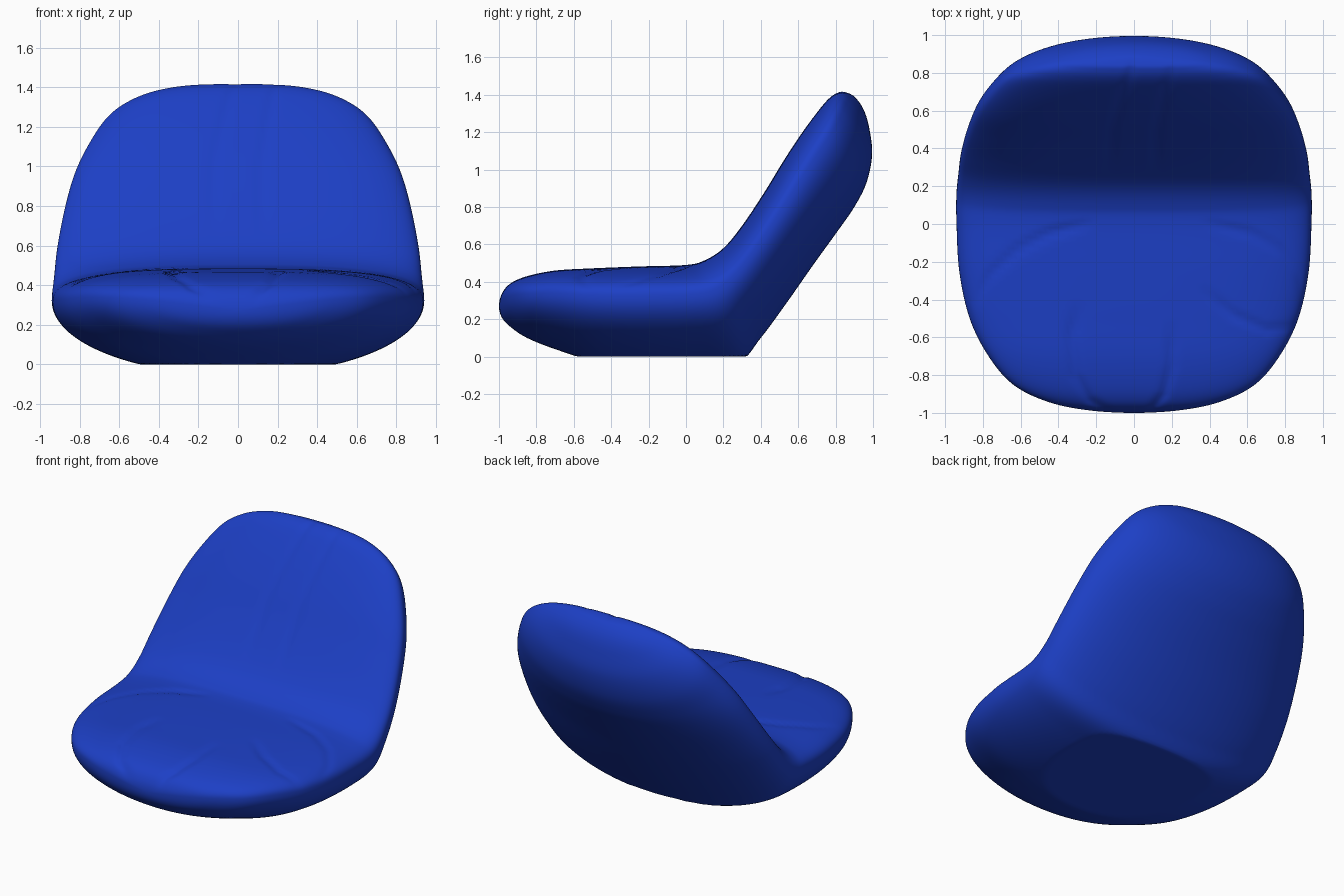
import bpy, bmesh, math
from mathutils import Vector

if "Cube" in bpy.data.objects:
    bpy.data.objects.remove(bpy.data.objects["Cube"])

# Stations along the seat: upper y, upper z, lower y, lower z, half width
STATIONS = [
    (-1.0, .27, -1.0, .27, 0), (-.985, .335, -.985, .21, .25),
    (-.94, .39, -.94, .16, .46), (-.85, .43, -.85, .10, .64),
    (-.70, .46, -.70, .04, .77), (-.50, .472, -.50, -.02, .87),
    (-.25, .482, -.25, -.05, .925), (0, .49, .05, -.055, .94),
    (.10, .515, .28, -.03, .94), (.20, .58, .40, .10, .93),
    (.30, .70, .54, .29, .915), (.42, .88, .68, .49, .88),
    (.53, 1.06, .81, .67, .83), (.63, 1.21, .90, .80, .76),
    (.72, 1.33, .965, .93, .675), (.77, 1.385, .995, 1.08, .57),
    (.81, 1.41, .98, 1.22, .44), (.845, 1.415, .95, 1.32, .28),
    (.90, 1.39, .90, 1.39, 0)]
STEPS, AROUND = 9, 192

# Soft creases seen from above: points (x, y), then depth and width
CREASES = [
    ([(-.84, -.42), (-.77, -.28), (-.62, -.14), (-.45, -.05), (-.25, 0)], .012, .022),
    ([(.4, 0), (.62, -.05), (.78, -.14), (.87, -.26), (.9, -.4)], .010, .022),
    ([(.9, -.5), (.83, -.55), (.7, -.56), (.52, -.48), (.38, -.36)], .012, .022),
    ([(-.12, -1.0), (-.24, -.93), (-.31, -.8), (-.33, -.6), (-.3, -.45)], .012, .025),
    ([(.08, -1.0), (.16, -.9), (.2, -.75), (.2, -.55)], .012, .025),
    ([(0, .95), (-.02, .8), (-.12, .5), (-.13, .3)], .006, .025),
    ([(.2, .85), (.12, .5), (.12, .3)], .006, .025)]


def swapped(s):
    return (s[2], s[3], s[0], s[1], -s[4])


def spline(a, b, c, d, t):
    return tuple(.5 * (2 * q + (r - p) * t + (2 * p - 5 * q + 4 * r - s) * t * t
                       + (3 * q - p - 3 * r + s) * t ** 3)
                 for p, q, r, s in zip(a, b, c, d))


def crease_depth(x, y):
    total = 0
    p = Vector((x, y))
    for pts, depth, width in CREASES:
        best, n = 9, len(pts) - 1
        for i in range(n):
            a, b = Vector(pts[i]), Vector(pts[i + 1])
            u = max(0, min(1, (p - a).dot(b - a) / (b - a).length_squared))
            dist = (p - a - (b - a) * u).length
            if dist < best:
                best, along = dist, (i + u) / n
        if best < width * 3:
            fade = min(1, .3 + 1.4 * math.sin(math.pi * along))
            total += depth * fade * math.exp(-(best / width) ** 2)
    return total


# Padded shell lofted from front lip to top of the backrest
path = [swapped(STATIONS[1])] + STATIONS + [swapped(STATIONS[-2])]
rows = []
for i in range(len(STATIONS) - 1):
    rows += [spline(*path[i:i + 4], k / STEPS) for k in range(STEPS)]
rows.append(STATIONS[-1])

bm = bmesh.new()
rings = []
for uy, uz, ly, lz, w in rows:
    upper, lower = Vector((0, uy, uz)), Vector((0, ly, lz))
    rim = lower.lerp(upper, .68)
    span = (upper - lower).length
    ring = []
    for j in range(AROUND):
        a = 2 * math.pi * j / AROUND
        c, s = math.cos(a), math.sin(a)
        if s >= 0:
            h = max(0, 1 - abs(c) ** 2.8) ** (1 / 2.8)
            p = rim + (upper - rim) * h
            if span > .03:
                cut = crease_depth(w * c, p.y) * h * min(1, span / .2)
                p -= (upper - lower).normalized() * cut
        else:
            p = rim + (lower - rim) * -s
        p.x = w * c
        p.z = max(0, p.z)
        ring.append(bm.verts.new(p))
    rings.append(ring)
for r, q in zip(rings, rings[1:]):
    for j in range(AROUND):
        k = (j + 1) % AROUND
        bm.faces.new((r[j], q[j], q[k], r[k]))
bmesh.ops.remove_doubles(bm, verts=bm.verts, dist=.0002)
bmesh.ops.recalc_face_normals(bm, faces=bm.faces)

mesh = bpy.data.meshes.new("padded_seat")
bm.to_mesh(mesh)
bm.free()
seat = bpy.data.objects.new("padded_seat", mesh)
bpy.context.collection.objects.link(seat)

# Blue fabric
fabric = bpy.data.materials.new("blue_fabric")
fabric.diffuse_color = (.012, .05, .56, 1)
fabric.use_nodes = True
fabric.node_tree.nodes["Principled BSDF"].inputs["Base Color"].default_value = fabric.diffuse_color
mesh.materials.append(fabric)

bpy.context.view_layer.objects.active = seat
seat.select_set(True)
bpy.ops.object.shade_smooth_by_angle(angle=math.radians(40))
